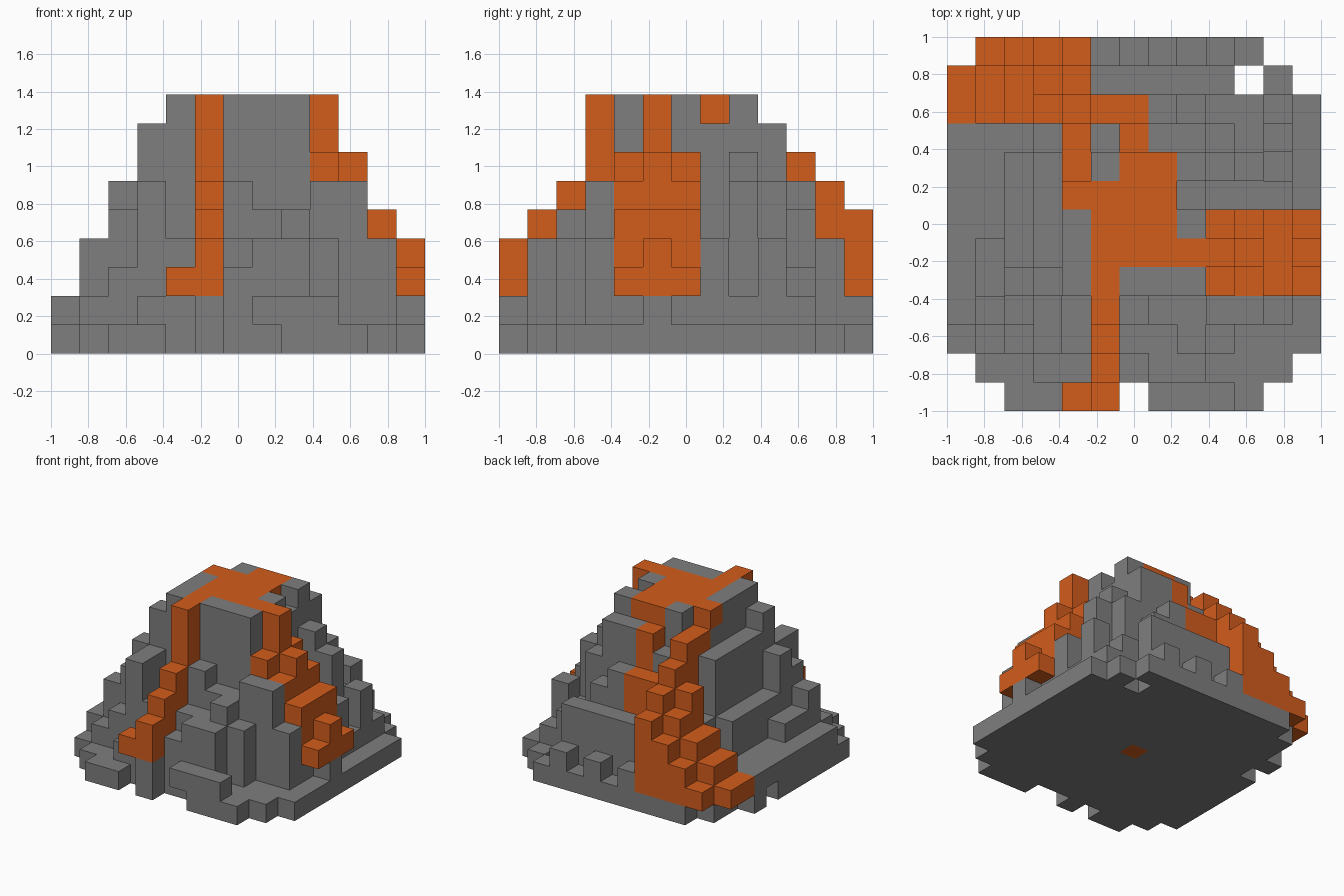
import bpy
import bmesh
from mathutils import Vector

cube = bpy.data.objects.get("Cube")
if cube:
    bpy.data.objects.remove(cube, do_unlink=True)

CELLS = 13
SIZE = 2 / CELLS


def make_material(name, color):
    mat = bpy.data.materials.new(name)
    mat.diffuse_color = color
    mat.use_nodes = True
    mat.node_tree.nodes["Principled BSDF"].inputs["Base Color"].default_value = color
    return mat


stone = make_material("grey stone", (0.21, 0.21, 0.21, 1))
molten = make_material("orange lava", (0.65, 0.11, 0.0115, 1))

# Every filled cell remembers which part it belongs to
owner = {}


def fill(part, x, y, top, bottom=0):
    """Fill cells between inclusive x and y bounds, from bottom up to top."""
    for i in range(x[0], x[-1] + 1):
        for j in range(y[0], y[-1] + 1):
            for k in range(bottom, top):
                owner[i, j, k] = part


# Ground slab with a ragged outline
base = "ground_slab"
fill(base, x=(0, 12), y=(2, 7), top=1)
fill(base, x=(1, 12), y=(8, 10), top=1)
fill(base, x=[0], y=[9], top=1)
fill(base, x=(1, 11), y=[1], top=1)
fill(base, x=(1, 9), y=[11], top=1)
fill(base, x=[11], y=[11], top=1)
fill(base, x=(2, 10), y=[12], top=1)
fill(base, x=(2, 3), y=[0], top=1)
fill(base, x=(8, 10), y=[0], top=1)

# Low ledges around the foot
foot = "foot_ledges"
fill(foot, x=[0], y=(3, 9), top=2, bottom=1)
fill(foot, x=(1, 9), y=[2], top=2, bottom=1)
fill(foot, x=(1, 11), y=(3, 10), top=2, bottom=1)
fill(foot, x=(3, 5), y=[1], top=2, bottom=1)
fill(foot, x=(7, 9), y=[0], top=2, bottom=1)
fill(foot, x=[5], y=[0], top=2)
fill(foot, x=[12], y=[5], top=2, bottom=1)
for column in range(5, 10, 2):
    fill(foot, x=[column], y=[12], top=2, bottom=1)

# Central core up to the crater rim
core = "summit_core"
fill(core, x=(4, 8), y=(4, 6), top=9, bottom=1)
fill(core, x=(4, 7), y=[7], top=9, bottom=1)
fill(core, x=[8], y=[7], top=8, bottom=1)
fill(core, x=(5, 8), y=[8], top=9, bottom=1)
fill(core, x=[5], y=[9], top=7, bottom=1)
fill(core, x=(7, 8), y=[9], top=8, bottom=1)

# Terraces on the -x side
west = "right_terraces"
fill(west, x=[1], y=(4, 5), top=3, bottom=1)
fill(west, x=[1], y=[3], top=4, bottom=1)
fill(west, x=[2], y=[2], top=3, bottom=1)
fill(west, x=[2], y=[3], top=5, bottom=1)
fill(west, x=[2], y=[4], top=6, bottom=1)
fill(west, x=[2], y=(5, 8), top=4, bottom=1)
fill(west, x=[3], y=[4], top=8, bottom=1)
fill(west, x=[3], y=(5, 8), top=7, bottom=1)
fill(west, x=[3], y=[9], top=4, bottom=1)

# Terraces on the front
front = "front_terraces"
fill(front, x=[3], y=(2, 3), top=6, bottom=1)
fill(front, x=[4], y=(2, 3), top=4, bottom=1)
fill(front, x=[6], y=[1], top=3, bottom=1)
fill(front, x=[6], y=[2], top=4, bottom=1)
fill(front, x=[6], y=[3], top=6, bottom=1)
fill(front, x=(7, 8), y=(1, 2), top=4, bottom=1)
fill(front, x=[8], y=[2], top=5, bottom=1)
fill(front, x=(7, 8), y=[3], top=5, bottom=1)
fill(front, x=[9], y=[2], top=4, bottom=1)
fill(front, x=(9, 10), y=[3], top=6, bottom=1)
fill(front, x=[11], y=[3], top=4, bottom=1)

# Terraces on the +x side and the back
back = "back_terraces"
fill(back, x=(9, 11), y=[7], top=4, bottom=1)
fill(back, x=[9], y=[8], top=7, bottom=1)
fill(back, x=[10], y=[8], top=6, bottom=1)
fill(back, x=[9], y=[9], top=6, bottom=1)
fill(back, x=[11], y=[9], top=4, bottom=1)
fill(back, x=[7], y=[10], top=6, bottom=1)
fill(back, x=[8], y=[10], top=5, bottom=1)
fill(back, x=[9], y=[10], top=3, bottom=1)
fill(back, x=[10], y=(9, 10), top=3, bottom=1)
fill(back, x=(5, 9), y=[11], top=4, bottom=1)

# Lava pool on the summit, with its vent down to the ground
pool = "lava_pool"
fill(pool, x=(5, 7), y=(5, 6), top=9, bottom=8)
fill(pool, x=[8], y=[5], top=9, bottom=8)
fill(pool, x=[5], y=[4], top=9, bottom=8)
fill(pool, x=(4, 7), y=[7], top=9, bottom=8)
fill(pool, x=(6, 7), y=[8], top=9, bottom=8)
fill(pool, x=[6], y=[6], top=9)

# Lava running down the front
stream = "front_lava"
fill(stream, x=[5], y=[3], top=9, bottom=2)
for row, height in zip(range(3), range(4, 7)):
    fill(stream, x=[5], y=[row], top=height, bottom=2)
fill(stream, x=[4], y=[0], top=3, bottom=2)

# Lava running down the +x side
stream = "left_lava"
fill(stream, x=[9], y=(4, 6), top=7, bottom=2)
fill(stream, x=[9], y=[5], top=9, bottom=2)
fill(stream, x=[10], y=(4, 6), top=6, bottom=2)
fill(stream, x=[10], y=[5], top=7, bottom=2)
fill(stream, x=[11], y=(4, 6), top=5, bottom=2)
fill(stream, x=[12], y=(4, 6), top=3, bottom=2)
fill(stream, x=[12], y=[5], top=4, bottom=2)

# Lava spreading over the back corner, stepping down toward -x
stream = "back_lava"
fill(stream, x=[4], y=(8, 9), top=8, bottom=2)
fill(stream, x=[6], y=[9], top=8, bottom=2)
fill(stream, x=(5, 6), y=[10], top=6, bottom=2)
fill(stream, x=[0], y=(10, 11), top=2, bottom=1)
for column in range(1, 5):
    fill(stream, x=[column], y=(10, 11), top=column + 2, bottom=1)
    fill(stream, x=[column], y=[12], top=column + 1, bottom=1)
for column in (3, 4):
    fill(stream, x=[column], y=[10], top=column + 3, bottom=1)


def build_part(part, mat):
    """Make one mesh from the outward faces of a part's cells."""
    bm = bmesh.new()
    corners = {}

    def vert(key):
        if key not in corners:
            x, y, z = key
            half = CELLS / 2
            corners[key] = bm.verts.new(Vector((x - half, y - half, z)) * SIZE)
        return corners[key]

    for cell in [c for c, name in owner.items() if name == part]:
        for axis in range(3):
            for side in (0, 1):
                near = list(cell)
                near[axis] += 2 * side - 1
                if tuple(near) in owner:
                    continue
                loop = []
                for u, v in ((0, 0), (1, 0), (1, 1), (0, 1)):
                    point = list(cell)
                    point[axis] += side
                    point[(axis + 1) % 3] += u
                    point[(axis + 2) % 3] += v
                    loop.append(vert(tuple(point)))
                bm.faces.new(loop if side else loop[::-1])

    mesh = bpy.data.meshes.new(part)
    bm.to_mesh(mesh)
    bm.free()
    mesh.materials.append(mat)
    obj = bpy.data.objects.new(part, mesh)
    bpy.context.collection.objects.link(obj)


for part in sorted(set(owner.values())):
    build_part(part, molten if "lava" in part else stone)
